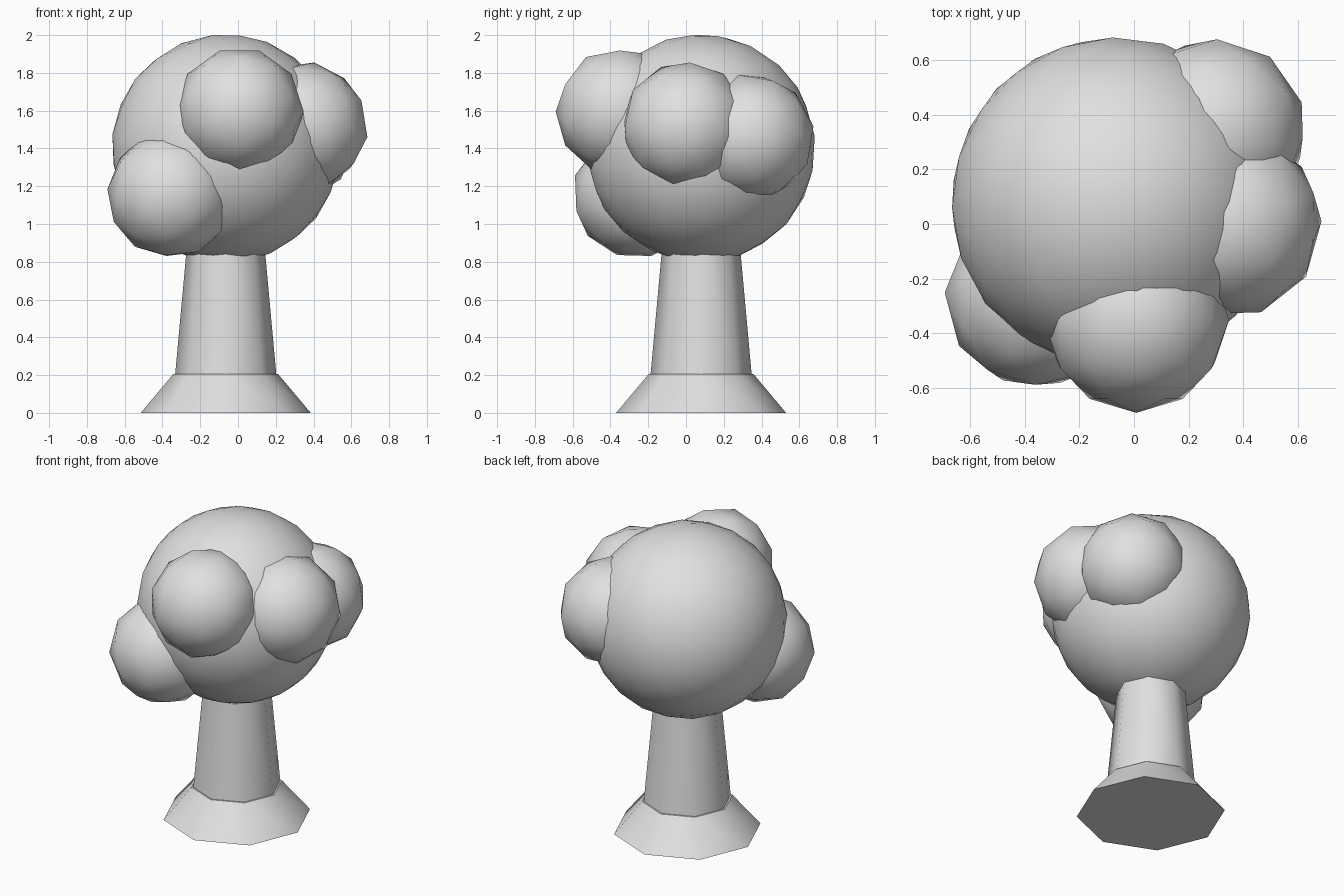
import bpy
import math

cube = bpy.data.objects.get("Cube")
if cube:
    bpy.data.objects.remove(cube, do_unlink=True)

grey = bpy.data.materials.new("plain_grey")
grey.use_nodes = True
grey.diffuse_color = (0.75, 0.75, 0.75, 1)
grey.node_tree.nodes["Principled BSDF"].inputs["Base Color"].default_value = grey.diffuse_color

TREE_X, TREE_Y = -0.065, 0.08


def finish(name, angle):
    obj = bpy.context.object
    obj.name = name
    obj.data.materials.append(grey)
    bpy.ops.object.transform_apply(location=False, rotation=True, scale=True)
    bpy.ops.object.shade_smooth_by_angle(angle=math.radians(angle))


def tapered(name, bottom, top, r_bottom, r_top):
    """Eight-sided tapered stem section."""
    bpy.ops.mesh.primitive_cone_add(
        vertices=8, radius1=r_bottom, radius2=r_top, depth=top - bottom,
        location=(TREE_X, TREE_Y, (bottom + top) / 2))
    finish(name, 47)


def leaf_ball(name, centre, radius, tilt, detail=2):
    """Low-poly rounded clump of leaves."""
    bpy.ops.mesh.primitive_ico_sphere_add(
        subdivisions=detail, radius=radius, location=centre,
        rotation=[math.radians(a) for a in tilt])
    finish(name, 60)


# Trunk and flared foot
tapered("trunk_foot", 0, 0.205, 0.45, 0.278)
tapered("trunk", 0.2, 1.0, 0.268, 0.195)

# Crown and the smaller clumps around it
leaf_ball("crown", (TREE_X, TREE_Y, 1.4), 0.605, (8, 5, 20), 3)
leaf_ball("front_clump", (0.008, -0.35, 1.595), 0.34, (90, 18, 0))
leaf_ball("left_clump", (0.347, 0.0, 1.517), 0.343, (0, 10, 20))
leaf_ball("back_clump", (0.293, 0.342, 1.46), 0.338, (10, 10, 0))
leaf_ball("right_clump", (-0.355, -0.265, 1.157), 0.338, (15, 0, 15))
